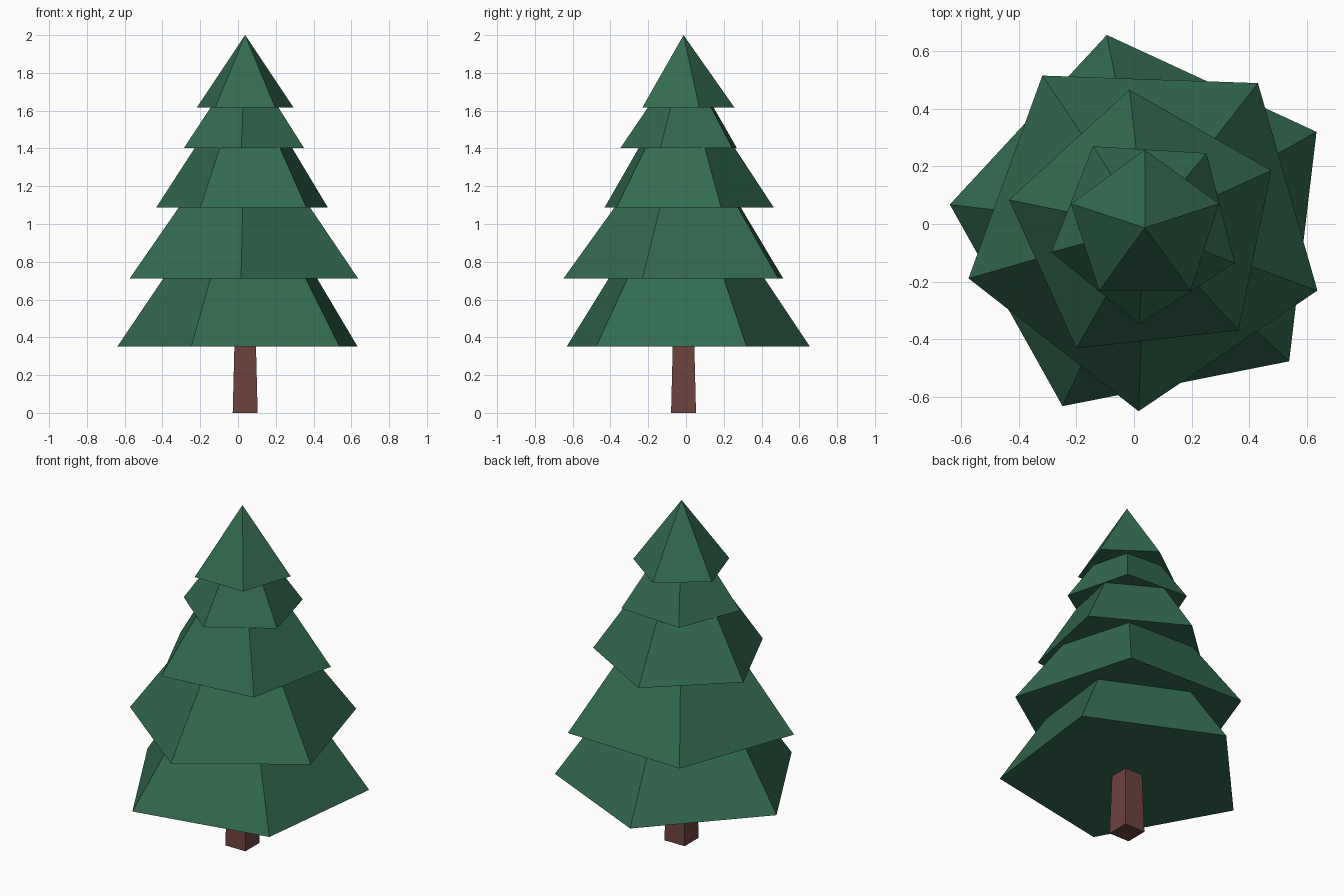
import bpy, bmesh, math

if "Cube" in bpy.data.objects:
    bpy.data.objects.remove(bpy.data.objects["Cube"])

CX, CY = 0.038, -0.013   # tree axis


def material(name, rgb):
    m = bpy.data.materials.new(name)
    m.diffuse_color = (*rgb, 1.0)
    m.use_nodes = True
    m.node_tree.nodes["Principled BSDF"].inputs["Base Color"].default_value = m.diffuse_color
    return m


GREEN = material("needle green", (0.032, 0.145, 0.079))
BROWN = material("bark brown", (0.155, 0.056, 0.047))


def tapered(name, sides, angle, z0, r0, z1, r1, mat):
    """Closed frustum, or a pyramid when r1 is 0; angle points at one corner."""
    bm = bmesh.new()

    def ring(z, r):
        pts = []
        for i in range(sides):
            a = math.radians(angle) + math.tau * i / sides
            pts.append(bm.verts.new((CX + r * math.cos(a), CY + r * math.sin(a), z)))
        return pts

    low = ring(z0, r0)
    bm.faces.new(low[::-1])
    if r1 > 0:
        high = ring(z1, r1)
        bm.faces.new(high)
    else:
        high = [bm.verts.new((CX, CY, z1))] * sides
    for i in range(sides):
        j = (i + 1) % sides
        if r1 > 0:
            bm.faces.new((low[i], low[j], high[j], high[i]))
        else:
            bm.faces.new((low[i], low[j], high[0]))
    mesh = bpy.data.meshes.new(name)
    bm.to_mesh(mesh)
    bm.free()
    mesh.materials.append(mat)
    obj = bpy.data.objects.new(name, mesh)
    bpy.context.collection.objects.link(obj)
    return obj


# Square trunk, slightly tapered
R2 = math.sqrt(2)
tapered("trunk", 4, 45, 0.0, 0.066 * R2, 0.36, 0.057 * R2, BROWN)

# Five-sided branch tiers: base height, base radius, corner angle, inward slope
tiers = [
    (0.352, 0.681, 101.2, 0.68),
    (0.712, 0.636, -92.0, 0.72),
    (1.087, 0.481, 96.4, 0.66),
    (1.402, 0.335, -93.5, 0.68),
    (1.616, 0.270, 90.0, None),
]
for n, (z, r, angle, slope) in enumerate(tiers):
    if slope is None:
        top, r_top = 2.0, 0.0
    else:
        # each tier ends a little inside the one above
        top = tiers[n + 1][0] + 0.03
        r_top = r - slope * (top - z)
    tapered(f"branch_tier_{n + 1}", 5, angle, z, r, top, r_top, GREEN)
